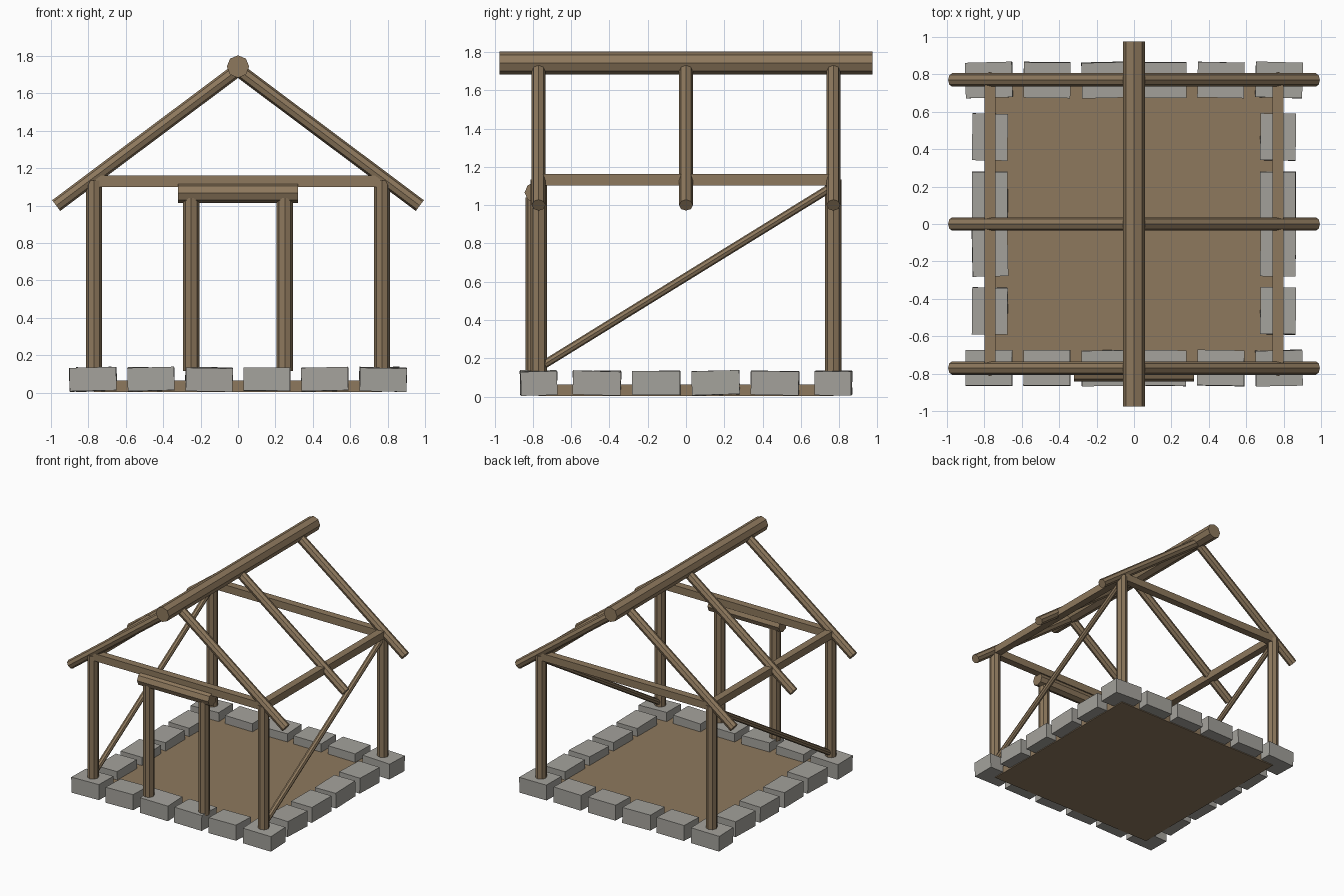
import bpy
import random
from mathutils import Vector

random.seed(4)
if "Cube" in bpy.data.objects:
    bpy.data.objects.remove(bpy.data.objects["Cube"])


def material(name, colour):
    mat = bpy.data.materials.new(name)
    mat.use_nodes = True
    mat.diffuse_color = (*colour, 1)
    mat.node_tree.nodes["Principled BSDF"].inputs["Base Color"].default_value = (*colour, 1)
    return mat


WOOD = material("brown wood", (0.27, 0.19, 0.11))
EARTH = material("packed earth", (0.27, 0.19, 0.11))
STONE = material("grey stone", (0.37, 0.36, 0.33))


def finish(name, mat):
    obj = bpy.context.object
    obj.name = name
    obj.data.materials.append(mat)
    return obj


def pole(name, start, end, radius):
    """Eight-sided log between two points."""
    start, end = Vector(start), Vector(end)
    axis = end - start
    bpy.ops.mesh.primitive_cylinder_add(
        vertices=8, radius=radius, depth=axis.length, location=(start + end) / 2,
        rotation=axis.to_track_quat("Z", "Y").to_euler())
    return finish(name, WOOD)


def block(name, centre, size, mat, turn=(0, 0, 0)):
    bpy.ops.mesh.primitive_cube_add(size=1, location=centre, rotation=turn)
    obj = finish(name, mat)
    obj.scale = size
    return obj


def stone(name, x, y, size):
    turn = [random.uniform(-0.03, 0.03) for _ in range(3)]
    block(name, (x, y, 0.071), size, STONE, turn)


EDGE = 0.77
STEP = 0.31

# Floor
block("earth_floor", (0, 0, 0.033), (2 * EDGE, 2 * EDGE, 0.062), EARTH)

# Foundation stones: full rows front and back, four between on each side
for side in (-1, 1):
    for i in range(6):
        stone("foundation_stone", (i - 2.5) * STEP, side * EDGE, (0.25, 0.19, 0.125))
    for i in range(4):
        stone("foundation_stone", side * EDGE, (i - 1.5) * STEP, (0.19, 0.25, 0.125))

# Corner posts
for x in (-EDGE, EDGE):
    for y in (-EDGE, EDGE):
        pole("corner_post", (x, y, 0.11), (x, y, 1.135), 0.043)

# Wall beams and long diagonal braces
for side, end in ((-1, "front"), (1, "back")):
    block(end + "_beam", (0, side * EDGE, 1.13), (2 * EDGE, 0.06, 0.06), WOOD)
for side, end in ((-1, "right"), (1, "left")):
    x = side * EDGE
    block(end + "_beam", (x, 0, 1.133), (0.06, 2 * EDGE, 0.06), WOOD)
    pole(end + "_brace", (x, -EDGE, 0.15), (x, EDGE, 1.10), 0.022)

# Door frame
for x in (-0.25, 0.25):
    pole("door_post", (x, -0.795, 0.115), (x, -0.795, 1.04), 0.043)
pole("door_lintel", (-0.322, -0.79, 1.066), (0.322, -0.79, 1.066), 0.053)

# Roof
pole("ridge_log", (0, -0.975, 1.743), (0, 0.975, 1.743), 0.06)
for y in (-EDGE, 0, EDGE):
    for side in (-1, 1):
        pole("rafter", (0, y, 1.727), (side * 0.972, y, 1.0), 0.036)
